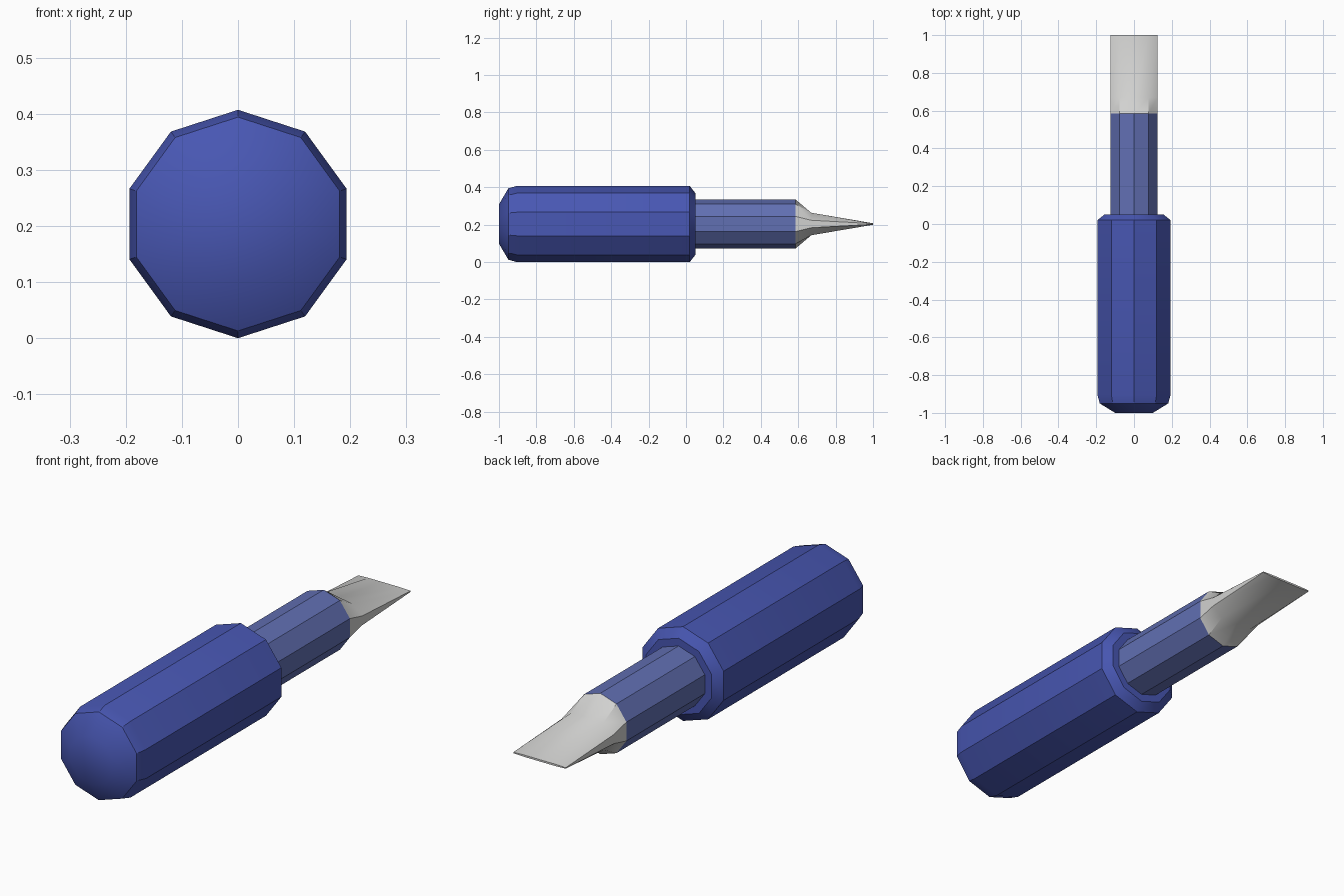
import bpy, bmesh, math

cube = bpy.data.objects.get("Cube")
if cube:
    bpy.data.objects.remove(cube)

SIDES = 10
AXIS_Z = 0.2035


def material(name, rgb):
    m = bpy.data.materials.new(name)
    m.use_nodes = True
    m.diffuse_color = (*rgb, 1)
    bsdf = next(n for n in m.node_tree.nodes if n.type == 'BSDF_PRINCIPLED')
    bsdf.inputs["Base Color"].default_value = (*rgb, 1)
    return m


def decagon(r):
    """Ten-sided section with a corner at the top."""
    step = math.tau / SIDES
    return [(r * math.sin(i * step), r * math.cos(i * step)) for i in range(SIDES)]


def flattened(r, half, side):
    """Decagon squeezed to a flat bar: full width, low top, lower side corners."""
    out = []
    for x, z in decagon(r):
        h = half if abs(z) > r / 2 else side
        out.append((x, math.copysign(h, z)))
    return out


def loft(name, sections, mat):
    """Skin a capped tube through (y, section) pairs."""
    bm = bmesh.new()
    rings = [[bm.verts.new((x, y, z + AXIS_Z)) for x, z in pts] for y, pts in sections]
    for a, b in zip(rings, rings[1:]):
        for i in range(SIDES):
            j = (i + 1) % SIDES
            bm.faces.new((a[i], a[j], b[j], b[i]))
    bm.faces.new(rings[0])
    bm.faces.new(rings[-1])
    bmesh.ops.recalc_face_normals(bm, faces=bm.faces)
    me = bpy.data.meshes.new(name)
    bm.to_mesh(me)
    bm.free()
    me.materials.append(mat)
    ob = bpy.data.objects.new(name, me)
    bpy.context.collection.objects.link(ob)
    bpy.ops.object.select_all(action='DESELECT')
    ob.select_set(True)
    bpy.context.view_layer.objects.active = ob
    bpy.ops.object.shade_smooth_by_angle(angle=math.radians(33))
    return ob


handle_blue = material("handle blue", (0.065, 0.095, 0.45))
shaft_blue = material("shaft blue", (0.12, 0.16, 0.45))
steel = material("steel grey", (0.64, 0.64, 0.63))

# Handle: domed butt, long grip, chamfered collar
grip = [(-1, 0.105), (-0.95, 0.1905), (-0.905, 0.2035), (0.02, 0.2035), (0.05, 0.165)]
loft("handle", [(y, decagon(r)) for y, r in grip], handle_blue)

# Shaft
R = 0.1315
loft("shaft", [(0.04, decagon(R)), (0.585, decagon(R))], shaft_blue)

# Blade: scooped in from the shaft, then tapering to a thin full-width edge
loft("blade", [(0.585, decagon(R)),
               (0.67, flattened(R, 0.06, 0.02)),
               (1, flattened(R, 0.004, 0.002))], steel)
